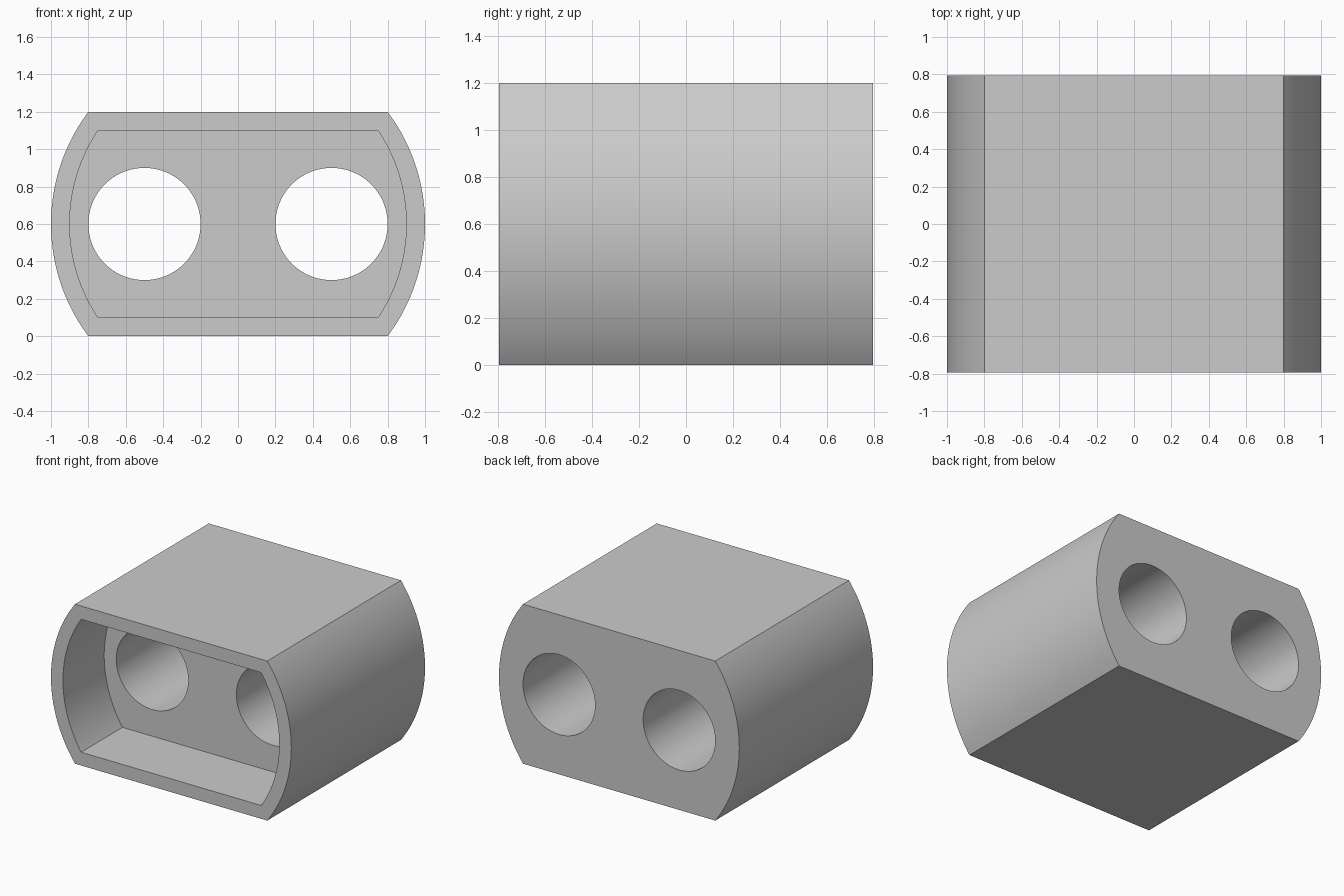
import bpy
import math

if "Cube" in bpy.data.objects:
    bpy.data.objects.remove(bpy.data.objects["Cube"], do_unlink=True)

MID_Z = 0.6
HALF_DEPTH = 0.795
RECESS_DEPTH = 0.49

grey = bpy.data.materials.new("plain_grey")
grey.use_nodes = True
grey.diffuse_color = (0.6, 0.6, 0.6, 1)
grey.node_tree.nodes["Principled BSDF"].inputs["Base Color"].default_value = (0.6, 0.6, 0.6, 1)


def truncated_disc(radius, half_height, steps=40):
    """Outline of a disc cut flat at top and bottom."""
    a = math.asin(half_height / radius)
    right = [-a + 2 * a * i / steps for i in range(steps + 1)]
    angles = right + [t + math.pi for t in right]
    return [(radius * math.cos(t), MID_Z + radius * math.sin(t)) for t in angles]


def prism(name, outline, y0, y1):
    """Extrude an outline along y."""
    n = len(outline)
    verts = [(x, y, z) for y in (y0, y1) for x, z in outline]
    faces = [tuple(range(n)), tuple(reversed(range(n, 2 * n)))]
    faces += [(i, i + n, (i + 1) % n + n, (i + 1) % n) for i in range(n)]
    mesh = bpy.data.meshes.new(name)
    mesh.from_pydata(verts, [], faces)
    mesh.materials.append(grey)
    obj = bpy.data.objects.new(name, mesh)
    bpy.context.collection.objects.link(obj)
    return obj


# Main body
body = prism("housing", truncated_disc(1, 0.6), -HALF_DEPTH, HALF_DEPTH)

# Front recess and the two through holes
cutters = [prism("recess_cutter", truncated_disc(0.9, 0.5),
                 -HALF_DEPTH - 0.1, -HALF_DEPTH + RECESS_DEPTH)]
for side, x in (("left", 0.5), ("right", -0.5)):
    bpy.ops.mesh.primitive_cylinder_add(vertices=96, radius=0.3, depth=3,
                                        location=(x, 0, MID_Z),
                                        rotation=(math.pi / 2, 0, 0))
    hole = bpy.context.object
    hole.name = side + "_hole_cutter"
    hole.data.materials.append(grey)
    cutters.append(hole)

bpy.ops.object.select_all(action="DESELECT")
body.select_set(True)
bpy.context.view_layer.objects.active = body
for cutter in cutters:
    mod = body.modifiers.new(cutter.name, "BOOLEAN")
    mod.operation = "DIFFERENCE"
    mod.solver = "EXACT"
    mod.object = cutter
    bpy.ops.object.modifier_apply(modifier=mod.name)
for cutter in cutters:
    bpy.data.objects.remove(cutter, do_unlink=True)

# Smooth curved walls, crisp edges
bpy.ops.object.shade_smooth_by_angle(angle=math.radians(30))
